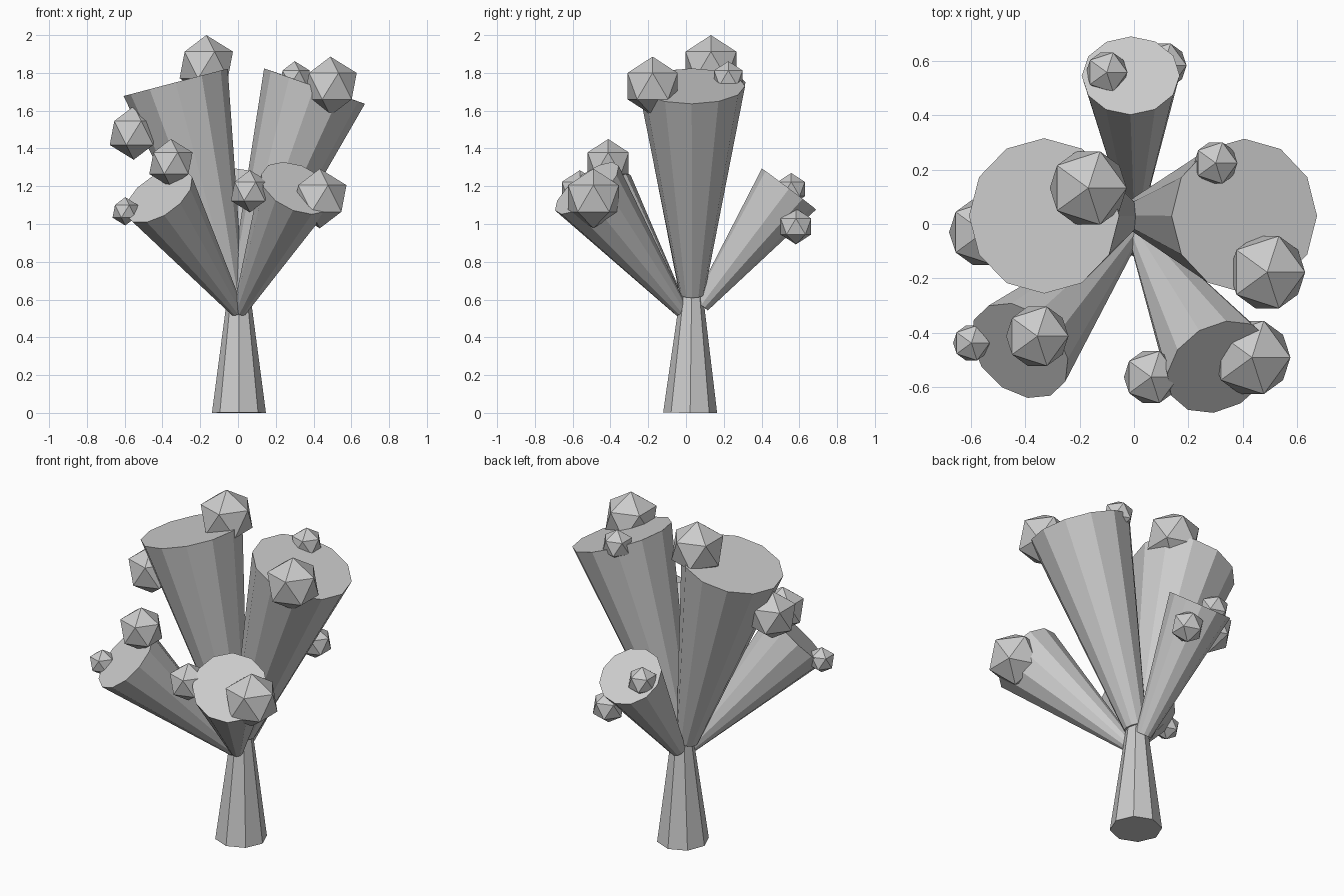
import bpy, bmesh
from mathutils import Vector, Matrix

if "Cube" in bpy.data.objects:
    bpy.data.objects.remove(bpy.data.objects["Cube"])


def finish(name, bm):
    mesh = bpy.data.meshes.new(name)
    bm.to_mesh(mesh)
    bm.free()
    obj = bpy.data.objects.new(name, mesh)
    bpy.context.collection.objects.link(obj)


def taper(name, base, tip, r_base, r_tip, sides):
    """Capped cone running from base to tip."""
    base, tip = Vector(base), Vector(tip)
    axis = tip - base
    turn = Vector((0, 0, 1)).rotation_difference(axis).to_matrix().to_4x4()
    bm = bmesh.new()
    bmesh.ops.create_cone(bm, cap_ends=True, segments=sides, radius1=r_base,
                          radius2=r_tip, depth=axis.length,
                          matrix=Matrix.Translation((base + tip) / 2) @ turn)
    finish(name, bm)


def bud(name, centre, radius):
    """Twenty-sided bud."""
    bm = bmesh.new()
    bmesh.ops.create_icosphere(bm, subdivisions=1, radius=radius,
                               matrix=Matrix.Translation(centre))
    finish(name, bm)


# Trunk
taper("trunk", (0.005, 0.022, 0), (0.005, 0.03, 0.65), 0.143, 0.057, 8)

# Flaring branches: base, tip, base radius, tip radius
branches = {
    "left_branch": ((-0.03, 0.03, 0.61), (-0.33, 0.03, 1.75), 0.062, 0.285),
    "right_branch": ((0.018, 0.033, 0.63), (0.405, 0.03, 1.73), 0.065, 0.283),
    "back_branch": ((0.0, 0.08, 0.57), (-0.012, 0.545, 1.185), 0.045, 0.18),
    "front_left_branch": ((-0.005, -0.025, 0.54), (-0.42, -0.465, 1.15), 0.037, 0.205),
    "front_right_branch": ((0.01, -0.025, 0.54), (0.315, -0.525, 1.19), 0.037, 0.207),
}
for name, (base, tip, r0, r1) in branches.items():
    taper(name, base, tip, r0, r1, 12)

# Buds: centre, radius
buds = {
    "left_top_bud": ((-0.168, 0.132, 1.842), 0.158),
    "left_side_bud": ((-0.552, -0.03, 1.482), 0.142),
    "right_large_bud": ((0.489, -0.177, 1.73), 0.156),
    "right_small_bud": ((0.30, 0.224, 1.773), 0.089),
    "back_top_bud": ((-0.1, 0.557, 1.185), 0.085),
    "back_side_bud": ((0.108, 0.582, 0.987), 0.095),
    "front_left_large_bud": ((-0.355, -0.412, 1.322), 0.128),
    "front_left_small_bud": ((-0.597, -0.437, 1.067), 0.075),
    "front_right_large_bud": ((0.433, -0.49, 1.135), 0.158),
    "front_right_small_bud": ((0.063, -0.562, 1.173), 0.112),
}
for name, (centre, radius) in buds.items():
    bud(name, centre, radius)
